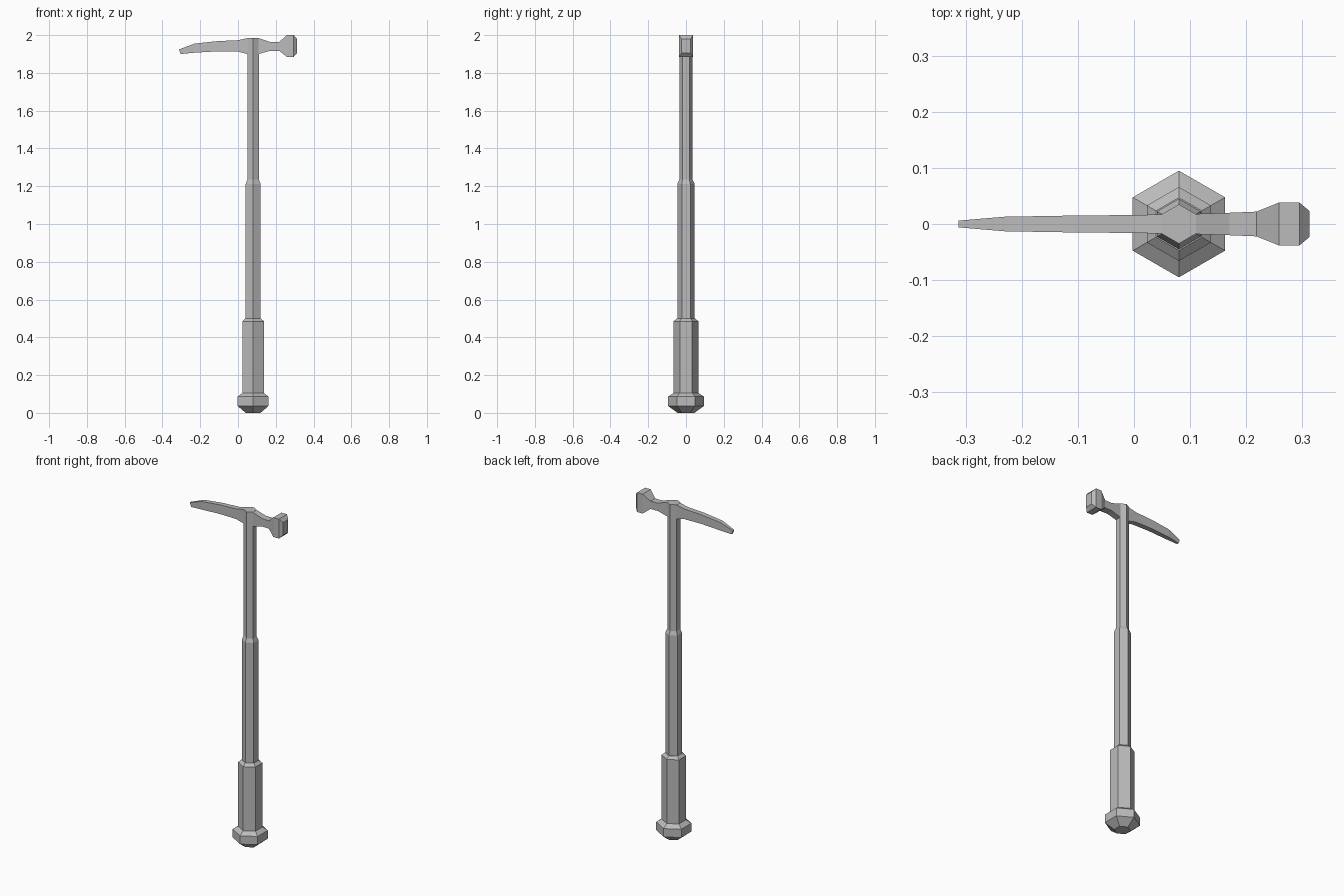
import bpy
import bmesh
import math

cube = bpy.data.objects.get("Cube")
if cube:
    bpy.data.objects.remove(cube, do_unlink=True)

AXIS_X = 0.08  # centre line of the handle

steel = bpy.data.materials.new("grey steel")
steel.use_nodes = True
steel.diffuse_color = (0.5, 0.5, 0.5, 1)
steel.node_tree.nodes["Principled BSDF"].inputs["Base Color"].default_value = (0.5, 0.5, 0.5, 1)


def loft(name, rings):
    """Skin a list of equal-length point rings into a closed, flat-shaded solid."""
    bm = bmesh.new()
    loops = [[bm.verts.new(p) for p in ring] for ring in rings]
    n = len(loops[0])
    for a, b in zip(loops, loops[1:]):
        for i in range(n):
            j = (i + 1) % n
            bm.faces.new((a[i], a[j], b[j], b[i]))
    bm.faces.new(loops[0][::-1])
    bm.faces.new(loops[-1])
    bmesh.ops.recalc_face_normals(bm, faces=bm.faces)
    mesh = bpy.data.meshes.new(name)
    bm.to_mesh(mesh)
    bm.free()
    mesh.materials.append(steel)
    obj = bpy.data.objects.new(name, mesh)
    bpy.context.collection.objects.link(obj)
    return obj


def hex_ring(radius, z):
    angles = [math.radians(90 + 60 * i) for i in range(6)]
    return [(AXIS_X + radius * math.cos(a), radius * math.sin(a), z) for a in angles]


def hex_part(name, profile):
    return loft(name, [hex_ring(r, z) for r, z in profile])


def box_ring(x, half, low, high, lean=0):
    return [(x + lean, -half, low), (x + lean, half, low), (x, half, high), (x, -half, high)]


# Handle: pommel, grip and stepped shaft, as (radius, height)
hex_part("pommel", [(0.045, 0), (0.095, 0.037), (0.095, 0.086), (0.066, 0.105)])
hex_part("grip", [(0.066, 0.105), (0.066, 0.485), (0.047, 0.5)])
hex_part("lower_shaft", [(0.045, 0.5), (0.045, 1.213), (0.035, 1.235)])
hex_part("upper_shaft", [(0.035, 1.235), (0.035, 1.985)])

# Head: pick, neck and hammer poll, as (x, half width, low, high)
pick = [(-0.23, 0.013, 1.907, 1.955), (-0.11, 0.015, 1.914, 1.968),
        (0.0, 0.016, 1.913, 1.973), (0.05, 0.017, 1.9, 1.984),
        (AXIS_X, 0.0175, 1.9, 1.984)]
loft("pick", [box_ring(-0.313, 0.006, 1.9, 1.924, 0.01)] + [box_ring(*s) for s in pick])

poll = [(AXIS_X, 0.0175, 1.9, 1.984), (0.11, 0.018, 1.9, 1.984),
        (0.17, 0.02, 1.917, 1.964), (0.218, 0.022, 1.917, 1.963),
        (0.258, 0.038, 1.885, 2.0), (0.295, 0.038, 1.885, 2.0),
        (0.313, 0.023, 1.905, 1.979)]
loft("hammer_poll", [box_ring(*s) for s in poll])
